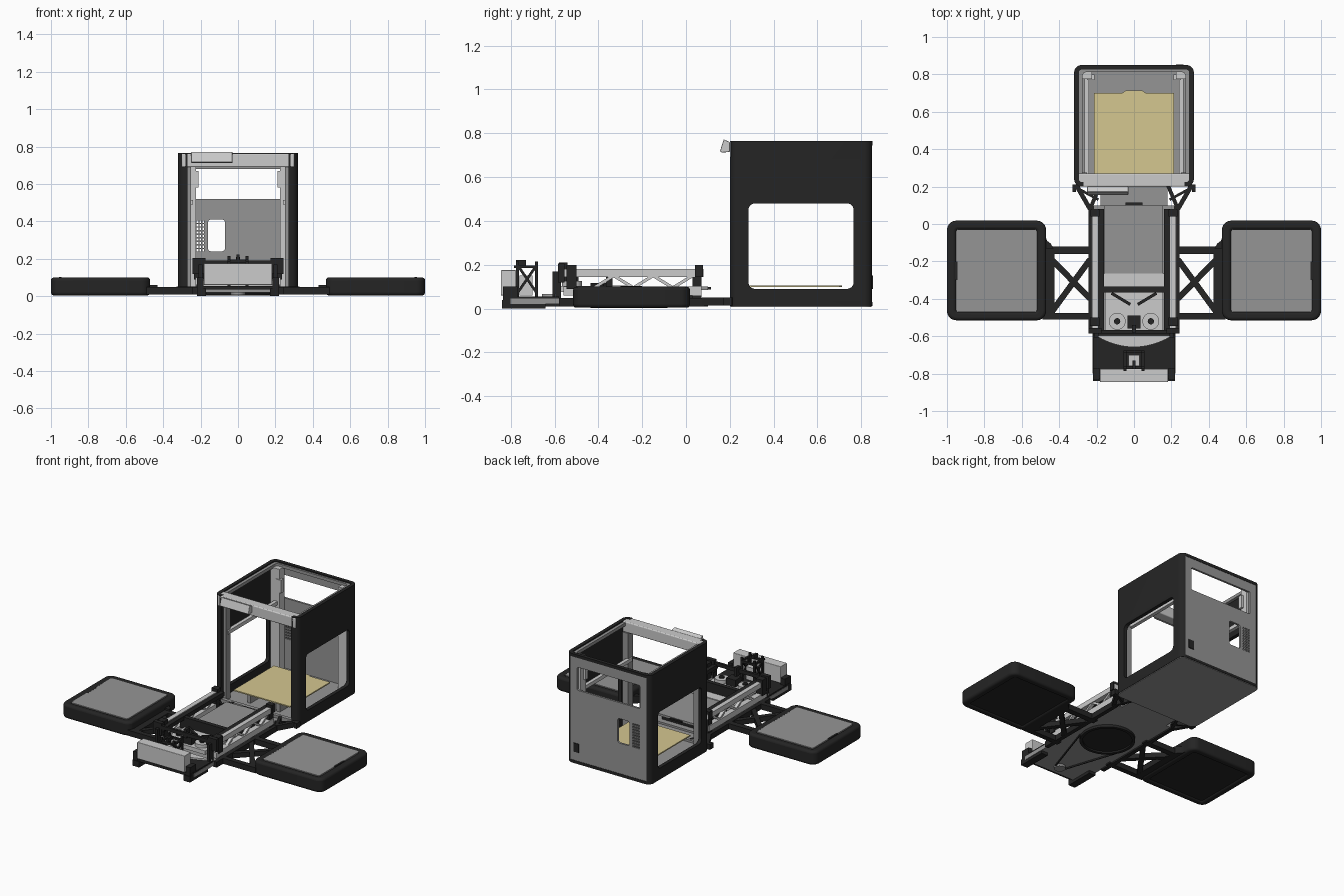
import bpy, bmesh, math
from mathutils import Vector, Matrix

if "Cube" in bpy.data.objects:
    bpy.data.objects.remove(bpy.data.objects["Cube"])


def material(name, rgb):
    m = bpy.data.materials.new(name)
    m.diffuse_color = (*rgb, 1)
    m.use_nodes = True
    m.node_tree.nodes["Principled BSDF"].inputs["Base Color"].default_value = m.diffuse_color
    return m


BLACK = material("black", (0.018, 0.018, 0.018))
MID = material("mid_grey", (0.3, 0.3, 0.3))
TAN = material("tan", (0.66, 0.57, 0.28))


def finish(name, bm, mat=None, bevel=0):
    bmesh.ops.recalc_face_normals(bm, faces=bm.faces)
    me = bpy.data.meshes.new(name)
    bm.to_mesh(me)
    bm.free()
    ob = bpy.data.objects.new(name, me)
    bpy.context.collection.objects.link(ob)
    if mat:
        me.materials.append(mat)
    if bevel:
        b = ob.modifiers.new("bevel", 'BEVEL')
        b.width, b.segments, b.limit_method, b.angle_limit = bevel, 3, 'ANGLE', 0.9
    return ob


def rrect(u0, u1, v0, v1, r, n=6):
    """Rounded rectangle outline."""
    pts = []
    for i, (cu, cv) in enumerate(((u1 - r, v1 - r), (u0 + r, v1 - r), (u0 + r, v0 + r), (u1 - r, v0 + r))):
        for k in range(n + 1):
            a = math.pi / 2 * (i + k / n)
            pts.append((cu + r * math.cos(a), cv + r * math.sin(a)))
    return pts


def circle(cx, cy, r, n=40):
    return [(cx + r * math.cos(2 * math.pi * i / n), cy + r * math.sin(2 * math.pi * i / n)) for i in range(n)]


def prism(name, pts, w0, w1, axis='z', mat=None, bevel=0, hole=None):
    """Extrude an outline along an axis; a hole outline needs the same point count."""
    place = {'z': lambda u, v, w: (u, v, w), 'x': lambda u, v, w: (w, u, v), 'y': lambda u, v, w: (u, w, v)}[axis]
    bm = bmesh.new()

    def loop(p, w):
        return [bm.verts.new(place(*q, w)) for q in p]

    def bridge(a, b):
        for i in range(len(a)):
            j = (i + 1) % len(a)
            bm.faces.new((a[i], a[j], b[j], b[i]))
    a, b = loop(pts, w0), loop(pts, w1)
    bridge(a, b)
    if hole:
        c, d = loop(hole, w0), loop(hole, w1)
        bridge(c, d), bridge(a, c), bridge(b, d)
    else:
        bm.faces.new(a), bm.faces.new(b)
    return finish(name, bm, mat, bevel)


def boxes(name, spans, mat=None, bevel=0):
    """One object from several boxes given as (x0, x1, y0, y1, z0, z1)."""
    bm = bmesh.new()
    for x0, x1, y0, y1, z0, z1 in spans:
        m = Matrix.Translation(((x0 + x1) / 2, (y0 + y1) / 2, (z0 + z1) / 2)) @ Matrix.Diagonal((x1 - x0, y1 - y0, z1 - z0, 1))
        bmesh.ops.create_cube(bm, size=1, matrix=m)
    return finish(name, bm, mat, bevel)


def box(name, *span, mat=None, bevel=0):
    return boxes(name, [span], mat, bevel)


def strut(name, a, b, w, h, mat=BLACK):
    a, b = Vector(a), Vector(b)
    d = b - a
    bm = bmesh.new()
    m = Matrix.Translation((a + b) / 2) @ d.to_track_quat('X', 'Z').to_matrix().to_4x4() @ Matrix.Diagonal((d.length, w, h, 1))
    bmesh.ops.create_cube(bm, size=1, matrix=m)
    return finish(name, bm, mat)


def cut(ob, *cutters):
    for c in cutters:
        c.hide_render = True
        m = ob.modifiers.new("cut", 'BOOLEAN')
        m.operation, m.solver, m.object = 'DIFFERENCE', 'EXACT', c
    dg = bpy.context.evaluated_depsgraph_get()
    me = bpy.data.meshes.new_from_object(ob.evaluated_get(dg))
    ob.modifiers.clear()
    ob.data = me
    for c in cutters:
        bpy.data.objects.remove(c)


# Enclosure: shell, floor, back panel
shell = prism("enclosure_shell", rrect(-.32, .32, .2, .85, .04), .012, .765, mat=BLACK, hole=rrect(-.295, .295, .225, .825, .015))
cut(shell, prism("side_window_cutter", rrect(.285, .765, .09, .48, .03), -.5, .5, 'x'),
    box("front_cutter", -.27, .27, .1, .24, .035, .9),
    box("back_cutter", -.29, .29, .8, .9, .03, .745))
prism("enclosure_floor", rrect(-.317, .317, .203, .847, .038), .008, .035, mat=MID)
back = box("back_panel", -.29, .29, .834, .848, .03, .745, mat=MID)
cut(back, prism("upper_cutter", rrect(-.24, .24, .52, .68, .008), .8, .9, 'y'),
    prism("lower_cutter", rrect(-.16, -.07, .24, .41, .015), .8, .9, 'y'),
    boxes("vent_cutter", [(x, x + .009, .8, .9, z, z + .012) for x in (-.236, -.221, -.206, -.191)
                          for z in [.24 + .019 * i for i in range(9)]]))
box("power_inlet", .225, .265, .842, .853, .09, .15, mat=BLACK)
prism("top_rim", rrect(-.3, .3, .22, .83, .02), .735, .757, mat=MID, hole=rrect(-.275, .275, .24, .812, .02))
box("front_top_bar", -.3, .3, .2, .27, .69, .763, bevel=.006)
box("front_sill", -.27, .27, .2, .225, .012, .05, mat=MID)

# Display on the front bar
prism("display", [(.2, .715), (.165, .712), (.155, .718), (.172, .772), (.2, .76)], -.25, -.03, 'x', bevel=.003)

# Interior posts, gantry rails and bed
for s in (-1, 1):
    side = "left" if s < 0 else "right"

    def X(a, b):
        return (min(s * a, s * b), max(s * a, s * b))
    box(side + "_back_post", *X(.225, .292), .775, .832, .035, .74)
    box(side + "_front_post", *X(.25, .293), .225, .275, .035, .69, mat=MID)
    box(side + "_gantry_rail", *X(.24, .265), .24, .8, .49, .515)
    box(side + "_gantry_bracket", *X(.21, .25), .77, .8, .58, .67)
    box(side + "_bed_support", *X(.1, .125), .28, .68, .035, .088, mat=MID)
box("heated_bed", -.215, .215, .26, .7, .098, .106, mat=TAN)
prism("bed_tab", [(-.065, .699), (.065, .699), (.045, .713), (-.045, .713)], .098, .106, mat=TAN)

# Trays, link arms, rails and struts on both sides
for s in (-1, 1):
    side = "left" if s < 0 else "right"

    def X(a, b):
        return (min(s * a, s * b), max(s * a, s * b))
    prism(side + "_tray_rim", rrect(*X(.47, 1), -.515, .018, .05), .004, .1, mat=BLACK, bevel=.015, hole=rrect(*X(.52, .95), -.47, -.03, .012))
    prism(side + "_tray_plate", rrect(*X(.519, .951), -.471, -.029, .012), .08, .101, mat=MID)
    box(side + "_tray_bottom", *X(.519, .951), -.471, -.029, .012, .022, mat=BLACK)
    box(side + "_tray_latch", *X(.943, .956), -.3, -.2, .09, .102, mat=BLACK)
    # Arm frame with cross bracing
    boxes(side + "_arm_frame", [(*X(.2, .49), -.16, -.12, .01, .048), (*X(.2, .49), -.51, -.475, .01, .048),
                                (*X(.425, .48), -.5, -.13, .01, .048), (*X(.215, .243), -.58, .1, .01, .048)], BLACK)
    prism(side + "_arm_fillet", [(s * .43, -.13), (s * .445, -.105), (s * .465, -.09), (s * .475, -.06), (s * .5, -.06), (s * .5, -.13)], .01, .06, mat=BLACK)
    strut(side + "_arm_brace_a", (s * .235, -.19, .028), (s * .44, -.47, .028), .032, .034)
    strut(side + "_arm_brace_b", (s * .235, -.4, .028), (s * .44, -.19, .028), .032, .034)
    # Link to the enclosure
    strut(side + "_link_outer", (s * .235, .08, .033), (s * .31, .21, .033), .024, .036)
    strut(side + "_link_inner", (s * .235, .08, .033), (s * .18, .21, .033), .02, .036)
    strut(side + "_link_cross", (s * .19, .13, .033), (s * .3, .19, .033), .014, .03)
    strut(side + "_link_long", (s * .32, .17, .033), (s * .32, .21, .033), .02, .036)
    # Gantry rail with truss web
    box(side + "_rail", *X(.193, .225), -.58, .08, .145, .18)
    box(side + "_rail_guide", *X(.16, .192), -.58, .08, .148, .175, mat=BLACK)
    box(side + "_rail_foot", *X(.19, .228), -.56, .07, .06, .1)
    ys = [-.42, -.33, -.24, -.15, -.06, .03]
    for i in range(5):
        z0, z1 = ((.095, .15), (.15, .095))[i % 2]
        strut(side + "_rail_web", (s * .208, ys[i], z0), (s * .208, ys[i + 1], z1), .022, .014, None)
    boxes(side + "_rail_ends", [(*X(.175, .243), -.585, -.555, .12, .205), (*X(.185, .235), -.545, -.5, .09, .2),
                                (*X(.185, .232), .04, .078, .145, .2), (*X(.19, .222), .03, .07, .045, .15)], BLACK)
    box(side + "_runner", *X(.17, .22), -.84, -.64, 0, .04, mat=BLACK)
    boxes(side + "_front_post_block", [(*X(.185, .218), -.835, -.77, .03, .1), (*X(.19, .21), -.61, -.57, .04, .17)], BLACK)
    # Motors and belt pulleys
    prism(side + "_motor_pulley", circle(s * .09, -.52, .045), .1, .125)
    prism(side + "_pulley_cap", circle(s * .09, -.52, .017, 16), .12, .135, mat=BLACK)
    strut(side + "_deck_brace", (s * .02, -.43, .11), (s * .12, -.37, .11), .016, .012, BLACK)
    strut(side + "_drive_belt", (s * .035, -.725, .016), (s * .165, -.33, .016), .006, .012)

# Base chassis, turntable and drive pulley underneath
box("base_chassis", -.222, .222, -.8, .1, .02, .045, mat=MID)
box("base_link", -.18, .18, .09, .21, .02, .032, mat=MID)
prism("turntable_ring", circle(0, -.26, .175), .003, .03, mat=BLACK, hole=circle(0, -.26, .155))
prism("turntable_disc", circle(0, -.26, .158), .014, .03, mat=BLACK)
prism("drive_pulley", circle(0, -.725, .037, 24), .006, .03, mat=MID)

# Centre platform and motor deck
box("platform", -.158, .156, -.27, .1, .085, .1, mat=MID)
box("platform_tab", -.045, .045, .095, .115, .088, .098, mat=BLACK)
box("platform_body", -.14, .14, -.25, .06, .045, .086, mat=BLACK)
box("rear_deck", -.19, .19, -.335, -.265, .085, .105)
box("motor_deck", -.155, .155, -.58, -.36, .075, .102)
boxes("cross_beam", [(-.19, .19, -.365, -.335, .09, .17), (-.2, .2, -.585, -.568, .165, .19)], BLACK)
box("tool_head", -.035, .035, -.56, -.49, .1, .15, mat=BLACK)
box("tool_nub", -.01, .01, -.58, -.54, .15, .21, mat=BLACK)

# Front deck with curved apron, supply box and spool frame
box("front_deck", -.22, .22, -.83, -.58, .035, .055, mat=BLACK)
arc = [(.2 * math.sin(t / 8), -.6 - .058 * math.cos(t / 8 * 1.0) ** 2) for t in range(-12, 13)]
prism("curved_apron", arc + [(.22, -.595), (-.22, -.595)], .055, .066)
box("supply_box", -.182, .182, -.845, -.775, .06, .175, bevel=.003)
for s in (-1, 1):
    boxes("spool_post", [(s * .048 - .007, s * .048 + .007, y, y + .014, .055, .215) for y in (-.775, -.69)], BLACK)
    strut("spool_brace_a", (s * .048, -.77, .07), (s * .048, -.68, .2), .01, .012)
    strut("spool_brace_b", (s * .048, -.68, .07), (s * .048, -.77, .2), .01, .012)
    box("spool_top_rail", s * .048 - .007, s * .048 + .007, -.785, -.676, .185, .197, mat=BLACK)
boxes("spool_cross", [(-.055, .055, -.775, -.761, .18, .195), (-.055, .055, -.69, -.676, .18, .195)], BLACK)
box("spool_core", -.03, .03, -.76, -.7, .06, .15)
box("spool_hook", -.008, .008, -.775, -.73, .197, .222, mat=BLACK)

bpy.ops.object.select_all(action='SELECT')
bpy.context.view_layer.objects.active = shell
bpy.ops.object.shade_smooth_by_angle()
